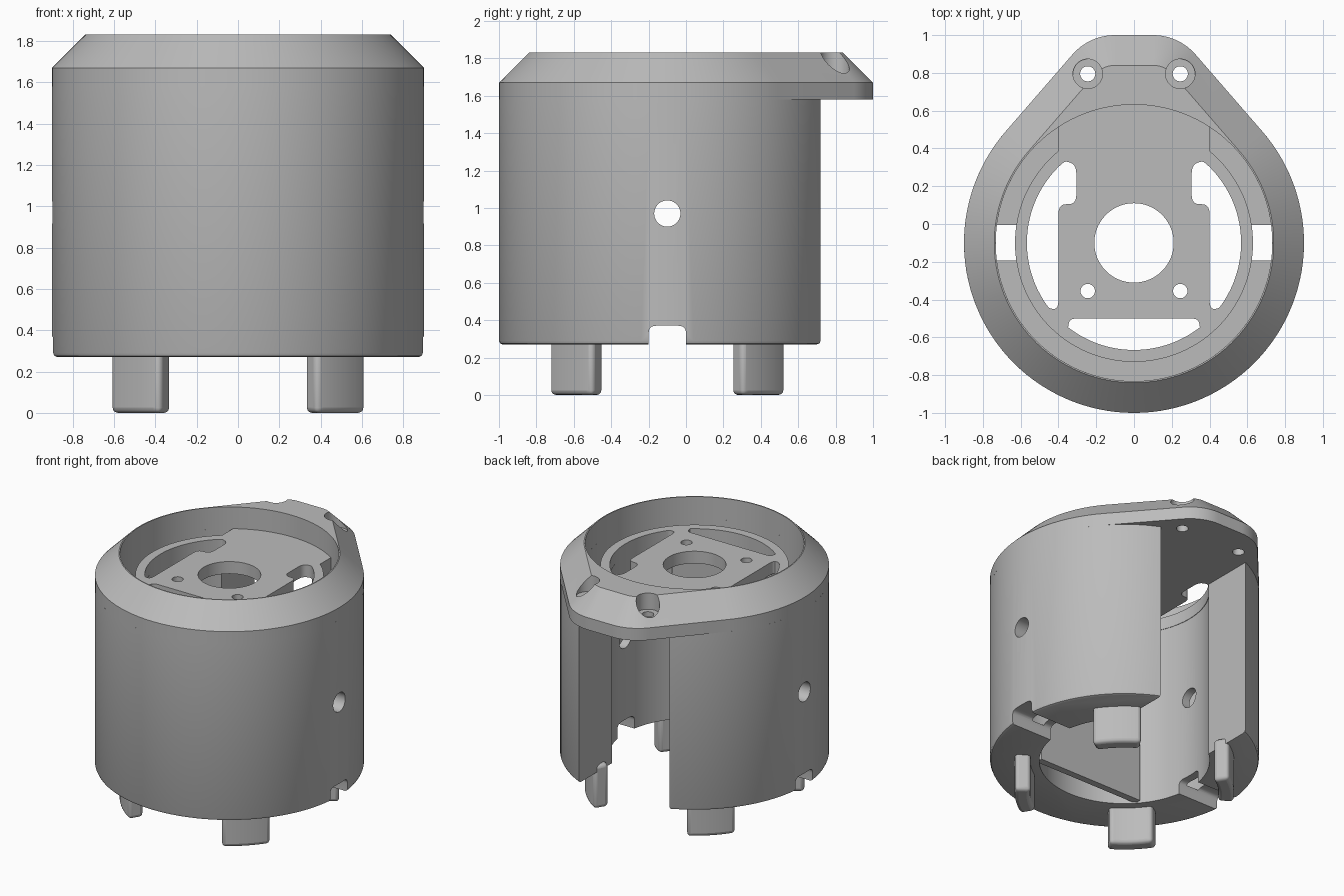
import bpy
import bmesh
import math

if "Cube" in bpy.data.objects:
    bpy.data.objects.remove(bpy.data.objects["Cube"], do_unlink=True)

CY = -0.1          # y of the main axis
DECK = 1.67        # top of the mounting plate
LIP = 1.58         # underside of the lip

grey = bpy.data.materials.new("matte grey")
grey.use_nodes = True
grey.diffuse_color = (0.5, 0.5, 0.5, 1)
grey.node_tree.nodes["Principled BSDF"].inputs["Base Color"].default_value = (0.5, 0.5, 0.5, 1)


def arc(r, a, b, cx=0.0, cy=CY):
    """Points on an arc from angle a to b in degrees."""
    n = max(4, int(abs(b - a) / 3))
    return [(cx + r * math.cos(math.radians(a + (b - a) * i / n)),
             cy + r * math.sin(math.radians(a + (b - a) * i / n))) for i in range(n + 1)]


def circle(r, cx=0.0, cy=CY):
    return arc(r, 0, 360, cx, cy)[:-1]


def rect(x0, x1, y0, y1):
    return [(x0, y0), (x1, y0), (x1, y1), (x0, y1)]


def loft(name, *rings):
    """Closed solid through (outline, z) rings with equal point counts."""
    bm = bmesh.new()
    loops = [[bm.verts.new((x, y, z)) for x, y in pts] for pts, z in rings]
    bm.faces.new(loops[0])
    bm.faces.new(loops[-1])
    for low, high in zip(loops, loops[1:]):
        for i in range(len(low)):
            j = (i + 1) % len(low)
            bm.faces.new((low[i], low[j], high[j], high[i]))
    bmesh.ops.recalc_face_normals(bm, faces=bm.faces[:])
    mesh = bpy.data.meshes.new(name)
    bm.to_mesh(mesh)
    bm.free()
    mesh.materials.append(grey)
    ob = bpy.data.objects.new(name, mesh)
    bpy.context.collection.objects.link(ob)
    return ob


def prism(name, pts, z0, z1):
    return loft(name, (pts, z0), (pts, z1))


def activate(ob):
    bpy.ops.object.select_all(action="DESELECT")
    bpy.context.view_layer.objects.active = ob
    ob.select_set(True)


def cut(ob, *cutters):
    activate(ob)
    for c in cutters:
        m = ob.modifiers.new("cut", "BOOLEAN")
        m.operation = "DIFFERENCE"
        m.solver = "EXACT"
        m.object = c
        bpy.ops.object.modifier_apply(modifier=m.name)
        bpy.data.objects.remove(c, do_unlink=True)


def smooth(ob):
    activate(ob)
    bpy.ops.object.shade_smooth_by_angle(angle=math.radians(30))


def round_corners(pts, radius, picks):
    """Replace the picked corners of an outline by small curves."""
    out = []
    for i, p in enumerate(pts):
        if i not in picks:
            out.append(p)
            continue
        ends = []
        for q in (pts[i - 1], pts[(i + 1) % len(pts)]):
            d = math.dist(p, q)
            t = min(radius, d * 0.45) / d
            ends.append((p[0] + (q[0] - p[0]) * t, p[1] + (q[1] - p[1]) * t))
        for k in range(6):
            t = k / 5
            out.append(tuple((1 - t) ** 2 * a + 2 * t * (1 - t) * b + t * t * c
                             for a, b, c in zip(ends[0], p, ends[1])))
    return out


def lip_outline(d):
    """Round body blended into a narrower back, inset by d."""
    return (arc(0.9 - d, 139, 401) + arc(0.3 - d, 41, 90, 0.1, 0.7)
            + arc(0.3 - d, 90, 139, -0.1, 0.7))


def groove(z0, z1):
    """Ring gap between inner tube and outer shell, closed at the back."""
    a = math.degrees(math.acos(0.4 / 0.732))
    b = math.degrees(math.acos(0.4 / 0.63))
    return prism("groove_cutter", arc(0.732, 180 - a, 360 + a) + arc(0.63, 360 + b, 180 - b), z0, z1)


# Hollow body, with a tall opening at the back
body = loft("body_shell", (circle(0.88), 0.27), (circle(0.894), 0.276),
            (circle(0.9), 0.29), (circle(0.9), LIP))
side_hole = prism("side_hole_cutter", circle(0.07, 0, 0), -1.2, 1.2)
side_hole.rotation_euler = (0, math.pi / 2, 0)
side_hole.location = (0, CY, 0.97)
bpy.context.view_layer.update()
notch = prism("notch_cutter", [(y, z) for y, z in round_corners(
    rect(-0.2, 0.0, 0.2, 0.37), 0.04, (2, 3))], -1.2, 1.2)
notch.rotation_euler = (math.pi / 2, 0, math.pi / 2)
bpy.context.view_layer.update()
cut(body,
    prism("bore_cutter", circle(0.57), 0.1, 1.9),
    groove(0.355, 1.9),
    prism("opening_cutter", rect(-0.37, 0.37, 0, 1.2), 0.1, 1.9),
    side_hole, notch)
smooth(body)

# Chamfered top with the lip and the recessed mounting plate
top = loft("top_plate", (lip_outline(0.0), LIP), (lip_outline(0), DECK), (lip_outline(0.16), 1.83))
cutters = [prism("recess_cutter", circle(0.732), DECK, 2.0), groove(1.4, 1.75),
           prism("center_hole_cutter", circle(0.21), 1.4, 1.75)]
side_arc = arc(0.567, -38, 47)
n = len(side_arc)
slot = round_corners([(0.4, -0.45)] + side_arc + [(0.36, 0.335), (0.305, 0.31), (0.305, 0.105), (0.4, 0.105)],
                     0.05, (0, 1, n, n + 1, n + 2, n + 3, n + 4))
front_arc = arc(0.567, 232, 308)
front = round_corners([(-0.34, -0.5)] + front_arc + [(0.34, -0.5)], 0.04, (0, len(front_arc) + 1))
cutters.append(prism("front_slot_cutter", front, 1.4, 1.75))
for s in (-1, 1):
    cutters += [
        prism("side_slot_cutter", [(s * x, y) for x, y in slot], 1.4, 1.75),
        prism("plate_hole_cutter", circle(0.038, s * 0.245, -0.355), 1.4, 1.75),
        prism("screw_hole_cutter", circle(0.04, s * 0.245, 0.795), 1.4, 2.0),
        prism("screw_seat_cutter", circle(0.078, s * 0.245, 0.795), 1.71, 2.0)]
cut(top, *cutters)
smooth(top)

# Flat wall across the front of the bore
smooth(prism("inner_wall", rect(-0.43, 0.43, -0.5, -0.45), 0.28, 1.6))

# Four curved feet
for name, mid in (("front_left_foot", -46), ("front_right_foot", 226),
                  ("back_left_foot", 46), ("back_right_foot", 134)):
    foot = prism(name, arc(0.735, mid - 13, mid + 13) + arc(0.63, mid + 13, mid - 13), 0, 0.32)
    bevel = foot.modifiers.new("round", "BEVEL")
    bevel.width = 0.025
    bevel.segments = 3
    bevel.angle_limit = math.radians(40)
    smooth(foot)
